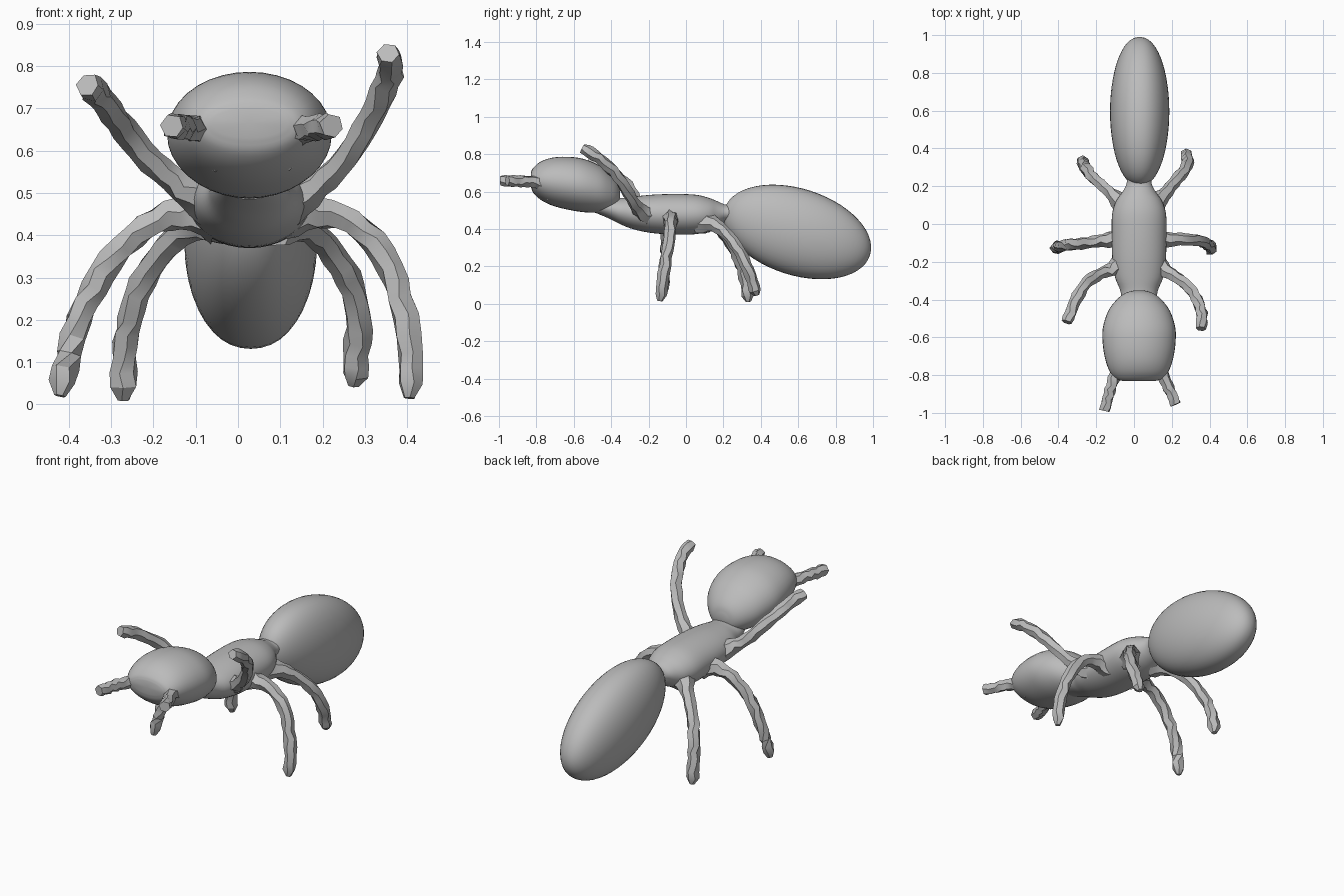
import bpy, bmesh, math, random
from mathutils import Vector, Matrix

if "Cube" in bpy.data.objects:
    bpy.data.objects.remove(bpy.data.objects["Cube"])

random.seed(4)
grey = bpy.data.materials.new("plain grey")
grey.diffuse_color = (0.5, 0.5, 0.5, 1)
grey.use_nodes = True
grey.node_tree.nodes["Principled BSDF"].inputs["Base Color"].default_value = grey.diffuse_color
CX = 0.027  # body centre line


def finish(bm, name, angle):
    bmesh.ops.recalc_face_normals(bm, faces=bm.faces)
    me = bpy.data.meshes.new(name)
    bm.to_mesh(me)
    bm.free()
    me.materials.append(grey)
    ob = bpy.data.objects.new(name, me)
    bpy.context.collection.objects.link(ob)
    bpy.ops.object.select_all(action='DESELECT')
    ob.select_set(True)
    bpy.context.view_layer.objects.active = ob
    bpy.ops.object.shade_smooth_by_angle(angle=math.radians(angle))
    return ob


def smooth_path(pts, steps):
    """Catmull-Rom interpolation of equally long tuples."""
    p = [Vector(q) for q in pts]
    p = [2 * p[0] - p[1]] + p + [2 * p[-1] - p[-2]]
    out = []
    for i in range(1, len(p) - 2):
        a, b, c, d = p[i - 1:i + 3]
        for s in range(steps):
            t = s / steps
            out.append(0.5 * (2 * b + (c - a) * t + (2 * a - 5 * b + 4 * c - d) * t * t
                              + (3 * b - a - 3 * c + d) * t ** 3))
    return out + [p[-2]]


def loft(bm, rings):
    loops = [[bm.verts.new(v) for v in r] for r in rings]
    n = len(loops[0])
    for a, b in zip(loops, loops[1:]):
        for i in range(n):
            j = (i + 1) % n
            bm.faces.new((a[i], a[j], b[j], b[i]))
    for end, other in ((loops[0], loops[1]), (loops[-1], loops[-2])):
        mid = sum((v.co for v in end), Vector()) / n
        tip = bm.verts.new(mid)
        for i in range(n):
            bm.faces.new((end[i], end[(i + 1) % n], tip))


def body_part(name, sections):
    """Elliptical sections: y, top z, bottom z, half width."""
    rings = []
    for y, top, bot, hx in smooth_path(sections, 4):
        rings.append([(CX + hx * math.cos(a), y, (top + bot) / 2 + (top - bot) / 2 * math.sin(a))
                      for a in (2 * math.pi * k / 36 for k in range(36))])
    bm = bmesh.new()
    loft(bm, rings)
    return finish(bm, name, 60)


def limb(name, pts, r, flare, tip):
    """Knobbly six-sided limb, wide where it joins the body."""
    path = smooth_path(pts, 3)
    n = len(path) - 1
    rings = []
    for i, c in enumerate(path):
        d = (path[min(i + 1, n)] - path[max(i - 1, 0)]).normalized()
        u = d.cross(Vector((0.3, 0.2, 1))).normalized()
        w = d.cross(u)
        t = i / n
        rad = r + (flare - r) * max(0, 1 - t / 0.3) ** 2
        if i == n:
            rad = tip
        twist = random.uniform(-0.25, 0.25)
        ring = []
        for k in range(6):
            a = math.pi * k / 3 + twist
            q = rad * random.uniform(0.88, 1.12)
            ring.append(c + u * q * math.cos(a) + w * q * math.sin(a))
        rings.append(ring)
    bm = bmesh.new()
    loft(bm, rings)
    return finish(bm, name, 28)


# Head, blunt at the front
body_part("head", [(-0.83, .70, .63, .09), (-0.818, .725, .595, .125), (-0.78, .758, .558, .156),
                   (-0.72, .78, .527, .178), (-0.64, .786, .505, .192), (-0.55, .775, .49, .192),
                   (-0.46, .738, .487, .163), (-0.40, .69, .497, .118), (-0.365, .645, .52, .072),
                   (-0.352, .60, .56, .025)])

# Thorax with neck and narrow waist
body_part("thorax", [(-0.48, .56, .485, .07), (-0.41, .565, .455, .09), (-0.35, .565, .425, .10),
                     (-0.28, .573, .398, .128), (-0.18, .583, .378, .142), (-0.06, .587, .370, .145),
                     (0.05, .583, .372, .143), (0.12, .567, .388, .122), (0.17, .547, .412, .088),
                     (0.215, .53, .44, .066), (0.27, .54, .43, .066)])

# Drooping abdomen
bm = bmesh.new()
bmesh.ops.create_uvsphere(bm, u_segments=40, v_segments=28, radius=1)
turn = Matrix.Rotation(math.radians(-17.8), 4, 'X')
for v in bm.verts:
    p = Matrix.Rotation(math.pi / 2, 4, 'X') @ v.co
    x = math.copysign(abs(p.x) ** 0.92, p.x)
    v.co = turn @ Vector((x * 0.157, p.y * 0.408, p.z * 0.231)) + Vector((0.03, 0.595, 0.384))
finish(bm, "abdomen", 60)

# Legs and antennae, each posed separately
limbs = {
    "front_leg_right": [(.10, -.19, .47), (.17, -.25, .505), (.235, -.29, .56), (.30, -.345, .65),
                        (.345, -.42, .74), (.36, -.49, .795), (.355, -.555, .83)],
    "front_leg_left": [(-.04, -.19, .47), (-.115, -.24, .505), (-.18, -.265, .55), (-.25, -.31, .63),
                       (-.30, -.385, .69), (-.33, -.45, .73), (-.355, -.52, .755)],
    "middle_leg_right": [(.11, -.08, .45), (.19, -.08, .455), (.27, -.08, .43), (.345, -.09, .355),
                         (.385, -.105, .25), (.41, -.125, .12), (.405, -.14, .015)],
    "middle_leg_left": [(-.06, -.08, .45), (-.14, -.085, .45), (-.22, -.095, .42), (-.30, -.105, .34),
                        (-.36, -.11, .24), (-.40, -.12, .12), (-.42, -.135, .02)],
    "rear_leg_right": [(.09, .09, .44), (.16, .155, .42), (.21, .215, .375), (.26, .275, .30),
                       (.285, .32, .21), (.28, .355, .12), (.275, .38, .045)],
    "rear_leg_left": [(-.04, .09, .44), (-.11, .15, .42), (-.17, .205, .37), (-.225, .255, .29),
                      (-.255, .295, .20), (-.27, .32, .11), (-.27, .335, .01)],
}
for name, pts in limbs.items():
    limb(name, pts, 0.032, 0.07, 0.028 if name.startswith("front") else 0.014)

limb("antenna_right", [(.12, -.73, .64), (.155, -.80, .65), (.175, -.85, .655), (.20, -.905, .655),
                       (.222, -.955, .658)], 0.031, 0.085, 0.03)
limb("antenna_left", [(-.06, -.73, .64), (-.10, -.80, .65), (-.12, -.86, .655), (-.14, -.925, .657),
                      (-.155, -.99, .657)], 0.031, 0.085, 0.028)
